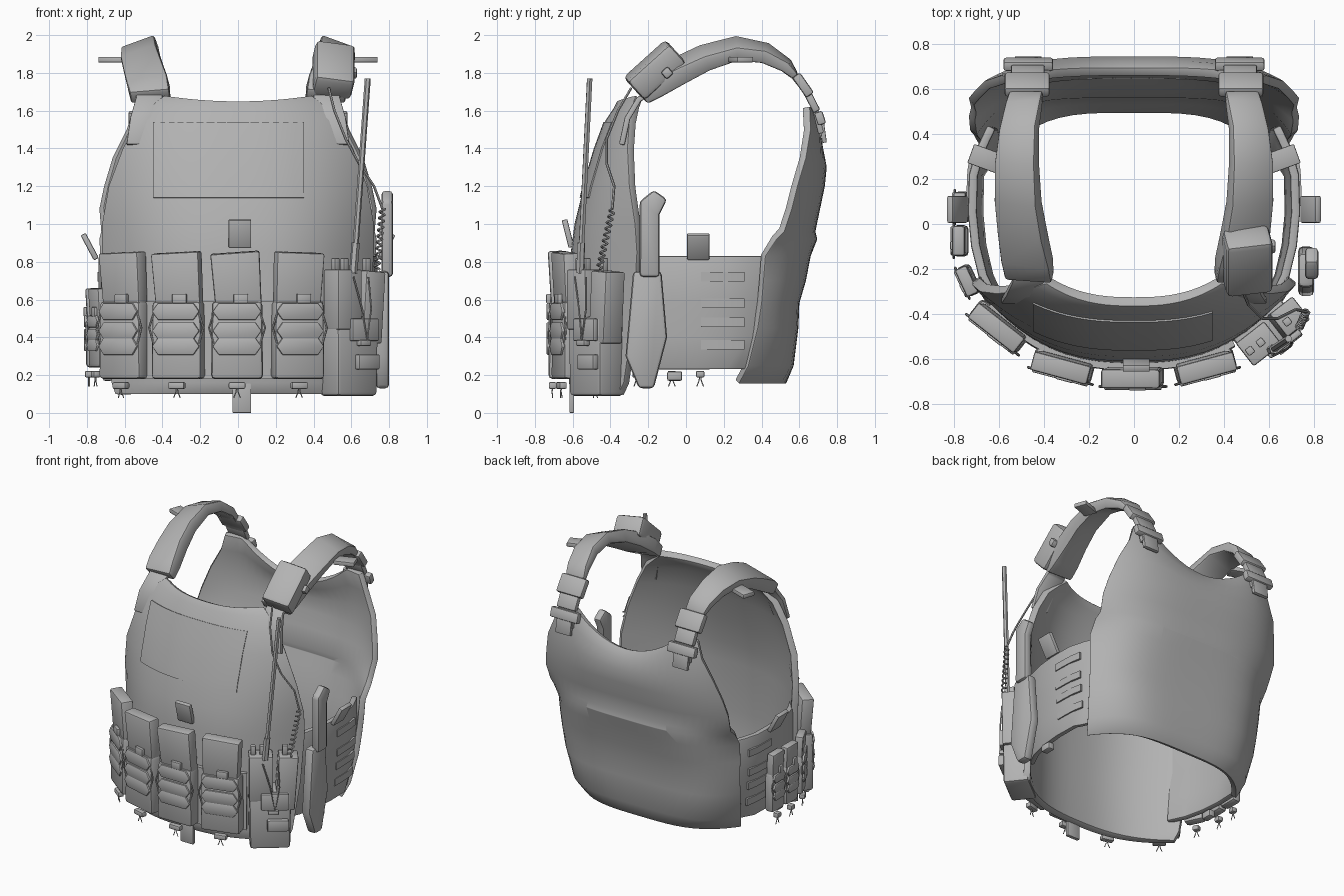
import bpy, math
from mathutils import Matrix, Vector

if "Cube" in bpy.data.objects:
    bpy.data.objects.remove(bpy.data.objects["Cube"])

mat = bpy.data.materials.new("plain grey")
mat.diffuse_color = (0.45, 0.45, 0.45, 1)
mat.use_nodes = True
mat.node_tree.nodes["Principled BSDF"].inputs["Base Color"].default_value = mat.diffuse_color


def add(name, verts, faces, solid=0, bevel=0):
    me = bpy.data.meshes.new(name)
    me.from_pydata([tuple(v) for v in verts], [], faces)
    me.materials.append(mat)
    ob = bpy.data.objects.new(name, me)
    bpy.context.collection.objects.link(ob)
    if solid:
        m = ob.modifiers.new("solid", 'SOLIDIFY')
        m.thickness, m.offset = solid, -1
    if bevel:
        m = ob.modifiers.new("bevel", 'BEVEL')
        m.width, m.segments, m.limit_method = bevel, 2, 'ANGLE'
    return ob


def grid(name, rows, solid, bevel=0):
    n = len(rows[0])
    faces = [(r*n+c, r*n+c+1, (r+1)*n+c+1, (r+1)*n+c)
             for r in range(len(rows)-1) for c in range(n-1)]
    return add(name, [v for row in rows for v in row], faces, solid, bevel)


def box(name, loc, size, rot=(0, 0, 0), bevel=0.01, taper=1, M=Matrix()):
    T = M @ Matrix.Translation(loc)
    for ang, ax in zip(rot, 'XYZ'):
        T = T @ Matrix.Rotation(math.radians(ang), 4, ax)
    vs = []
    for z in (-.5, .5):
        k = taper if z > 0 else 1
        for x, y in ((-.5, -.5), (.5, -.5), (.5, .5), (-.5, .5)):
            vs.append(T @ Vector((x*size[0]*k, y*size[1]*k, z*size[2])))
    fs = [(3, 2, 1, 0), (4, 5, 6, 7)] + [(i, (i+1) % 4, (i+1) % 4+4, i+4) for i in range(4)]
    return add(name, vs, fs, bevel=bevel)


def prism(name, pts, depth, M, bevel=0.008):
    """Outline in local x, z, extruded along local y."""
    n = len(pts)
    vs = [M @ Vector((x, y, z)) for y in (-depth/2, depth/2) for x, z in pts]
    fs = [tuple(range(n)), tuple(range(2*n-1, n-1, -1))]
    fs += [((i+1) % n, i, i+n, (i+1) % n+n) for i in range(n)]
    return add(name, vs, fs, bevel=bevel)


def cord(name, pts, r=0.006):
    cu = bpy.data.curves.new(name, 'CURVE')
    cu.dimensions, cu.bevel_depth, cu.bevel_resolution = '3D', r, 1
    cu.use_fill_caps = True
    sp = cu.splines.new('POLY')
    sp.points.add(len(pts)-1)
    for p, q in zip(sp.points, pts):
        p.co = (*q, 1)
    cu.materials.append(mat)
    bpy.context.collection.objects.link(bpy.data.objects.new(name, cu))


def strap(name, path, side, bevel=0.015):
    """Rectangular section swept along (x, y, z, width, thickness, outward roll)."""
    vs, fs, n = [], [], len(path)
    for i, (x, y, z, w, t, roll) in enumerate(path):
        a, b = path[max(i-1, 0)], path[min(i+1, n-1)]
        d = Vector((0, b[1]-a[1], b[2]-a[2])).normalized()
        up, r = Vector((0, -d.z, d.y)), math.radians(roll)*side
        across = Vector((math.cos(r), 0, 0)) - up*math.sin(r)
        nrm = up*math.cos(r) + Vector((math.sin(r), 0, 0))
        for sx, sn in ((-1, -1), (1, -1), (1, 1), (-1, 1)):
            vs.append(Vector((side*x, y, z)) + across*sx*w/2 + nrm*sn*t/2)
    for i in range(n-1):
        for k in range(4):
            fs.append((i*4+k, i*4+(k+1) % 4, i*4+4+(k+1) % 4, i*4+4+k)[::-1])
    fs += [(0, 1, 2, 3), (4*n-1, 4*n-2, 4*n-3, 4*n-4)]
    return add(name, vs, fs, bevel=bevel)


def surf(rows, x, z, p):
    for a, b in zip(rows, rows[1:]):
        if z <= b[0] or b is rows[-1]:
            f = (z-a[0])/(b[0]-a[0])
            hw, yc, ye = (a[i]+(b[i]-a[i])*f for i in (1, 2, 3))
            return yc+(ye-yc)*min(1, abs(x)/hw)**p


# front and back panels: (z, half width, centre y, edge y)
FRONT = [(.10, .65, -.60, -.36), (.16, .67, -.62, -.33), (.5, .70, -.62, -.28), (.85, .72, -.61, -.26),
         (1.0, .72, -.59, -.27), (1.2, .685, -.54, -.30), (1.4, .61, -.48, -.31), (1.55, .53, -.425, -.30),
         (1.64, .44, -.385, -.28), (1.68, .39, -.365, -.265)]
BACK = [(.155, .64, .53, .28), (.25, .675, .57, .33), (.45, .705, .595, .38), (.58, .715, .60, .40),
        (.70, .725, .635, .41), (.83, .73, .66, .42), (.92, .735, .695, .48), (.96, .725, .685, .52),
        (1.08, .735, .71, .56), (1.2, .71, .735, .59), (1.35, .665, .745, .635), (1.5, .59, .725, .66),
        (1.62, .55, .695, .655)]
U = [math.sin(math.pi/2*(i/14-1)) for i in range(29)]
rows = []
for z, hw, yc, ye in FRONT:
    rows.append([(u*hw, yc+(ye-yc)*abs(u)**2.6, z - (.03*(1-u*u) if z > 1.6 else 0)) for u in U])
grid("front_panel", rows, .045, .01)
rows = []
for z, hw, yc, ye in BACK:
    row, p = [], 4.6 if .2 < z < .9 else 3.6
    for u in reversed(U):
        k = max(0, 1-(abs(u*hw)/.42)**2)
        row.append((u*hw, yc+(ye-yc)*abs(u)**p, z - max(0, z-1.25)*.5*k))
    rows.append(row)
grid("back_panel", rows, .04, .01)

# chest patch, tab and the backing strip behind the pouches
grid("chest_patch", [[(x/20, surf(FRONT, x/20, z, 2.6)-.008, z) for x in range(-9, 8)]
                     for z in (1.14, 1.2, 1.3, 1.4, 1.54)], .012)
grid("pouch_backing", [[(x/20, surf(FRONT, x/20, z, 2.6)-.03, z) for x in range(-13, 10)]
                       for z in (.18, .35, .5, .59)], .03)
box("chest_tab", (.01, -.625, .95), (.12, .03, .15), (14, 0, 0), .006)

# side bands with webbing, end tabs and lower clips
SIDE = [(.64, -.36), (.70, -.24), (.735, -.10), (.75, .05), (.745, .22), (.728, .33), (.70, .39), (.675, .44)]
for s, tag in ((1, "right"), (-1, "left")):
    path = SIDE if s > 0 else SIDE[::-1]
    grid(tag+"_side_band", [[(s*x*(k if y < .3 else k-.02), y-(.06 if y > .3 and z < .3 else 0), z)
                             for x, y in path]
                            for z, k in ((.23, .945), (.4, .965), (.6, .985), (.83, .985))], .04, .01)
    for z, k in ((.36, .963), (.48, .978), (.58, .987), (.72, .99)):
        seg = [(.752, .08), (.752, .15), (.748, .24), (.735, .31)]
        seg = seg if s > 0 else seg[::-1]
        grid(tag+"_side_webbing", [[(s*x*k, y, zz) for x, y in seg] for zz in (z-.025, z+.025)], .014)
    box(tag+"_side_tab", (s*.785, .065, .88), (.03, .12, .15), (0, s*28, 0), .008)
    box(tag+"_lower_clip", (s*.69, -.06, .195), (.05, .08, .05))

    # shoulder strap, front tongue and side tab
    strap(tag+"_shoulder_strap", [
        (.465, -.235, 1.675, .21, .08, 6), (.475, -.16, 1.735, .22, .10, 12), (.495, -.04, 1.81, .21, .10, 18),
        (.515, .10, 1.88, .20, .09, 20), (.52, .27, 1.93, .19, .08, 20), (.51, .42, 1.905, .17, .075, 16),
        (.49, .53, 1.84, .16, .06, 8), (.48, .58, 1.78, .15, .04, 0)], s)
    strap(tag+"_front_tongue", [(.53, -.34, 1.42, .12, .03, 0), (.50, -.31, 1.56, .14, .03, 0),
                                (.47, -.25, 1.66, .14, .03, 0), (.47, -.16, 1.71, .14, .03, 0)], s, .006)
    box(tag+"_strap_tab", (s*.66, .29, 1.87), (.14, .09, .03), (0, 0, s*20), .005)
    # rear webbing and buckle
    strap(tag+"_rear_webbing", [(.48, .54, 1.82, .13, .03, 0), (.475, .62, 1.72, .13, .03, 0),
                                (.47, .68, 1.62, .13, .03, 0), (.47, .715, 1.48, .13, .03, 0)], s, .005)
    box(tag+"_buckle_socket", (s*.475, .62, 1.735), (.20, .05, .13), (35, 0, 0), .012)
    box(tag+"_buckle_plug", (s*.472, .668, 1.645), (.15, .04, .11), (27, 0, 0), .01)
    box(tag+"_buckle_lock", (s*.47, .71, 1.56), (.22, .045, .07), (18, 0, 0), .01)
    box(tag+"_webbing_end", (s*.47, .725, 1.49), (.12, .025, .12), (8, 0, 0), .005)


def frame(x, y, a):
    return Matrix.Translation((x, y, 0)) @ Matrix.Rotation(math.radians(a), 4, 'Z')


def pouch(M, w, d, z0, z1, z2, lean=0):
    """Pocket, tall insert, hexagonal bands, pull tab, cords and clip."""
    h = z1-z0
    box("pouch_pocket", (0, 0, (z0+z1)/2), (w, d, h), (0, 0, 0), .02, .97, M)
    box("pouch_insert", (0, -.005, (z1+z2)/2-.04), (w*.88, d*.75, z2-z1+.08), (3, lean, 0), .012, 1.08, M)
    for f in (.87, .62, .42):
        a, b = w*.47, h*.11
        outline = [(-a, 0), (-a*.75, -b), (a*.75, -b), (a, 0), (a*.75, b), (-a*.75, b)]
        prism("pouch_band", outline, .016, M @ Matrix.Translation((0, -d/2-.002, z0+h*f)), .005)
    box("pouch_pull_tab", (.02, -d/2, z1+.015), (w*.28, .025, .05), (0, 0, 0), .005, 1, M)
    box("pouch_clip", (0, -d*.3, z0-.035), (w*.32, .04, .035), (0, 0, 0), .008, 1, M)
    for sx in (-1, 1):
        cord("pouch_string", [M @ Vector(v) for v in
                              ((0, -d*.3, z0-.03), (sx*.006, -d*.32, z0-.07), (sx*.018, -d*.3, z0-.10))], .003)
        cord("pouch_cord", [M @ Vector((sx*w*k, -d*.45, z0+h*f)) for k, f in
                            ((.45, .85), (.54, .66), (.45, .45))], .006)


# row of four front pouches and three small side pouches
for x, y, a, lean in ((-.60, -.455, -38, -2), (-.315, -.63, -15, -3), (-.005, -.675, 0, -4), (.315, -.63, 15, 2)):
    pouch(frame(x, y, a), .275, .105, .18, .59, .85, lean)
for x, y, a in ((-.765, .075, -90), (-.77, -.075, -90), (-.735, -.25, -65)):
    pouch(frame(x, y, a), .14, .07, .24, .52, .66)
box("front_hanging_tab", (.02, -.605, .085), (.10, .025, .17), (0, 0, 0), .004)

# radio in its pouch, with knobs and aerial
R = frame(.59, -.48, 38)
box("radio_pouch", (0, .01, .30), (.265, .17, .42), (0, 0, 0), .02, 1.05, R)
box("radio_body", (-.06, -.02, .60), (.16, .13, .32), (0, 0, 0), .01, 1, R)
box("radio_side_pack", (.11, -.01, .56), (.13, .13, .38), (0, 4, 0), .01, 1, R)
box("radio_pouch_flap", (.03, -.09, .44), (.18, .03, .12), (0, 0, 0), .008, 1, R)
box("radio_pouch_buckle", (.05, -.09, .27), (.14, .04, .08), (0, 0, 0), .008, 1, R)
box("radio_pouch_clip", (.02, -.10, .37), (.07, .04, .03), (0, 0, 0), .006, 1, R)
for x in (-.11, -.05, .10):
    box("radio_knob", (x, -.02, .785), (.035, .035, .07), (0, 0, 0), .006, 1, R)
cord("aerial_base", [(.61, -.56, .74), (.623, -.555, .9)], .022)
cord("aerial", [(.62, -.555, .85), (.687, -.51, 1.77)], .016)
cord("radio_loop_cord", [R @ Vector(v) for v in ((-.05, -.10, .72), (0, -.11, .55), (.03, -.115, .38),
                                                (.06, -.11, .55), (.05, -.10, .72))], .005)

# coiled and straight parts of the radio lead
coil = []
for i in range(121):
    t, a = i/120, i/120*math.tau*10
    coil.append((.735+.03*t+.014*math.cos(a), -.46+.07*t+.014*math.sin(a), .76+.32*t))
cord("coiled_lead", coil, .006)
cord("straight_lead", [(.765, -.39, 1.08), (.72, -.38, 1.2), (.64, -.42, 1.32), (.57, -.42, 1.45),
                       (.51, -.36, 1.6), (.48, -.29, 1.72)], .007)

# shoulder pouch with press button
box("shoulder_pouch", (.505, -.165, 1.815), (.21, .30, .14), (42, 10, 0), .025)
box("shoulder_pouch_button", (.57, -.10, 1.80), (.12, .05, .05), (42, 0, 0), .012)

# sheath with handle on the right side
S = Matrix.Translation((.765, 0, 0)) @ Matrix.Rotation(math.radians(90), 4, 'Z')
prism("sheath", [(-.28, .75), (-.32, .30), (-.25, .13), (-.17, .13), (-.10, .40), (-.13, .75)], .07, S, .02)
prism("sheath_handle", [(-.245, .72), (-.14, .72), (-.14, 1.05), (-.10, 1.13), (-.17, 1.18), (-.245, 1.12)],
      .06, S @ Matrix.Translation((0, -.025, 0)), .018)

# apply modifiers and smooth all but sharp edges
bpy.ops.object.select_all(action='SELECT')
bpy.context.view_layer.objects.active = bpy.context.selected_objects[0]
bpy.ops.object.convert(target='MESH')
bpy.ops.object.shade_smooth_by_angle(angle=math.radians(35))
